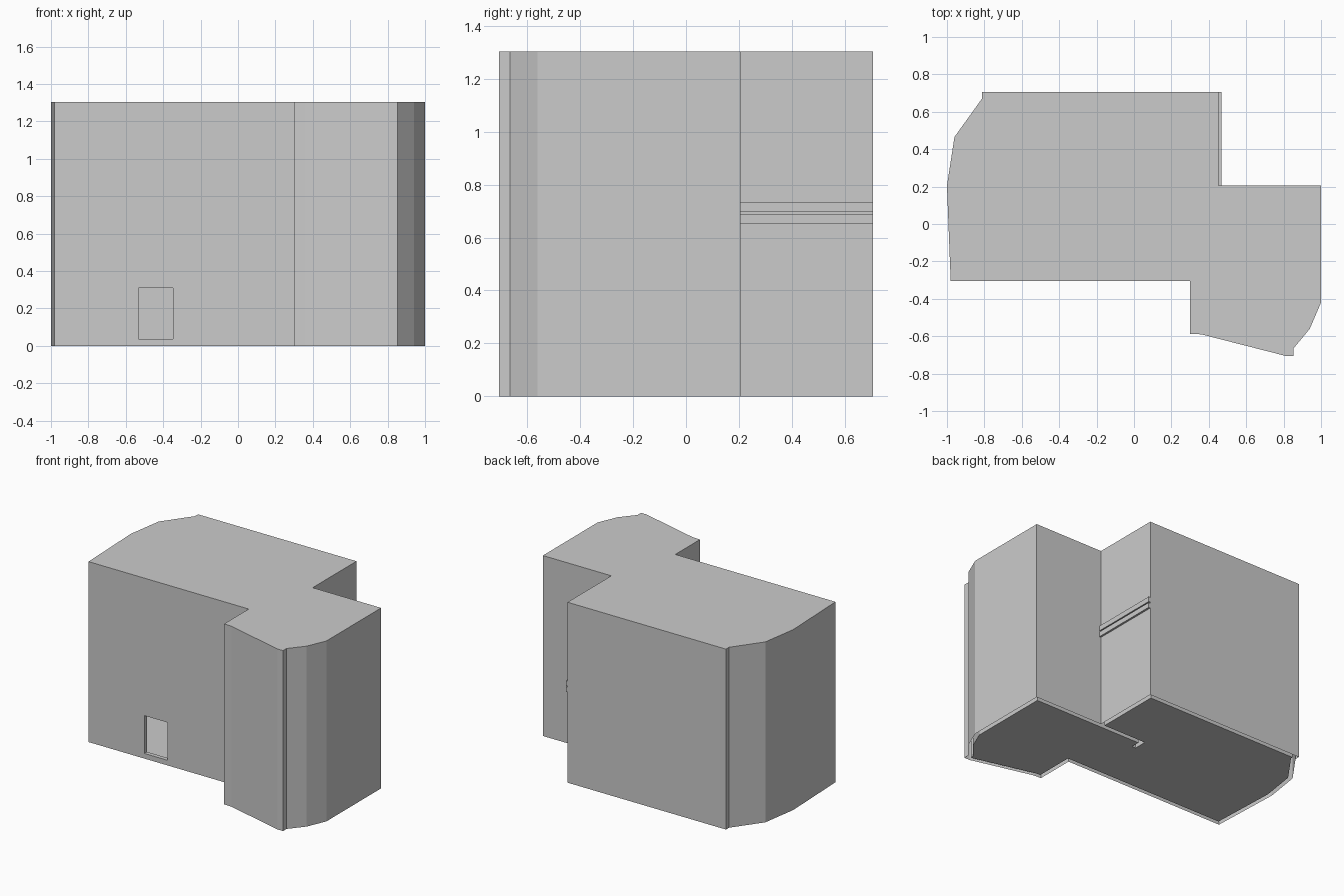
import bpy, bmesh
from mathutils import Vector

if "Cube" in bpy.data.objects:
    bpy.data.objects.remove(bpy.data.objects["Cube"])

H = 1.303      # wall height
T = 0.03       # gap between outer and inner wall skins

# Floor plan, counter-clockwise from front left
PLAN = [Vector(p) for p in (
    (-.98, -.306), (.30, -.306), (.30, -.587), (.36, -.59), (.81, -.705), (.853, -.705),
    (.853, -.665), (.94, -.56), (1, -.42), (1, .205), (.453, .205), (.453, .705),
    (-.813, .705), (-.813, .67), (-.96, .465), (-1, .205))]


def inset(pts, t):
    """Mitred inward offset of a counter-clockwise outline."""
    out = []
    for i, p in enumerate(pts):
        d1 = (p - pts[i - 1]).normalized()
        d2 = (pts[(i + 1) % len(pts)] - p).normalized()
        n1, n2 = Vector((-d1.y, d1.x)), Vector((-d2.y, d2.x))
        out.append(p + (n1 + n2) * (t / (1 + n1.dot(n2))))
    return out


def finish(bm, name):
    mesh = bpy.data.meshes.new(name)
    bm.to_mesh(mesh)
    bm.free()
    ob = bpy.data.objects.new(name, mesh)
    bpy.context.collection.objects.link(ob)
    return ob


def prism(name, pts, z0, z1):
    """Closed upright block over an outline; a flat sheet when z0 equals z1."""
    bm = bmesh.new()
    face = bm.faces.new([bm.verts.new((p[0], p[1], z0)) for p in pts])
    if z1 > z0:
        ext = bmesh.ops.extrude_face_region(bm, geom=[face], use_keep_orig=True)
        for v in ext["geom"]:
            if isinstance(v, bmesh.types.BMVert):
                v.co.z = z1
        bmesh.ops.recalc_face_normals(bm, faces=bm.faces)
    return finish(bm, name)


def box(name, x0, x1, y0, y1, z0, z1):
    return prism(name, [(x0, y0), (x1, y0), (x1, y1), (x0, y1)], z0, z1)


def cut(target, cutter):
    cutter.hide_render = True
    mod = target.modifiers.new("cut", 'BOOLEAN')
    mod.operation = 'DIFFERENCE'
    mod.solver = 'EXACT'
    mod.object = cutter
    bpy.context.view_layer.objects.active = target
    bpy.ops.object.modifier_apply(modifier=mod.name)
    bpy.data.objects.remove(cutter)


# Room outline, with the hooked partition standing in at the back step corner
room = inset(PLAN, T)
corner = room[10]
room[10:11] = [Vector(p) for p in (
    (.11, corner.y), (.11, .11), (.08, .11), (.08, .205), (corner.x, .205))]

# Double-skinned walls with a small low opening in front
walls = prism("walls", PLAN, 0, H)
cut(walls, prism("room_cutter", room, -.1, H + .1))
cut(walls, box("opening_cutter", -.533, -.348, -.4, -.2, .037, .31))

# The walls are open underneath
bm = bmesh.new()
bm.from_mesh(walls.data)
under = [f for f in bm.faces if all(abs(v.co.z) < 1e-4 for v in f.verts)]
bmesh.ops.delete(bm, geom=under, context='FACES')
bm.to_mesh(walls.data)
bm.free()

# Floor and ceiling
prism("floor", room, 0, 0)
prism("ceiling", room, H, H)

# Twin rails on the side of the back block
for i, z in enumerate((.653, .697)):
    box(f"wall_rail_{i + 1}", .448, .467, .205, .705, z, z + .036)
